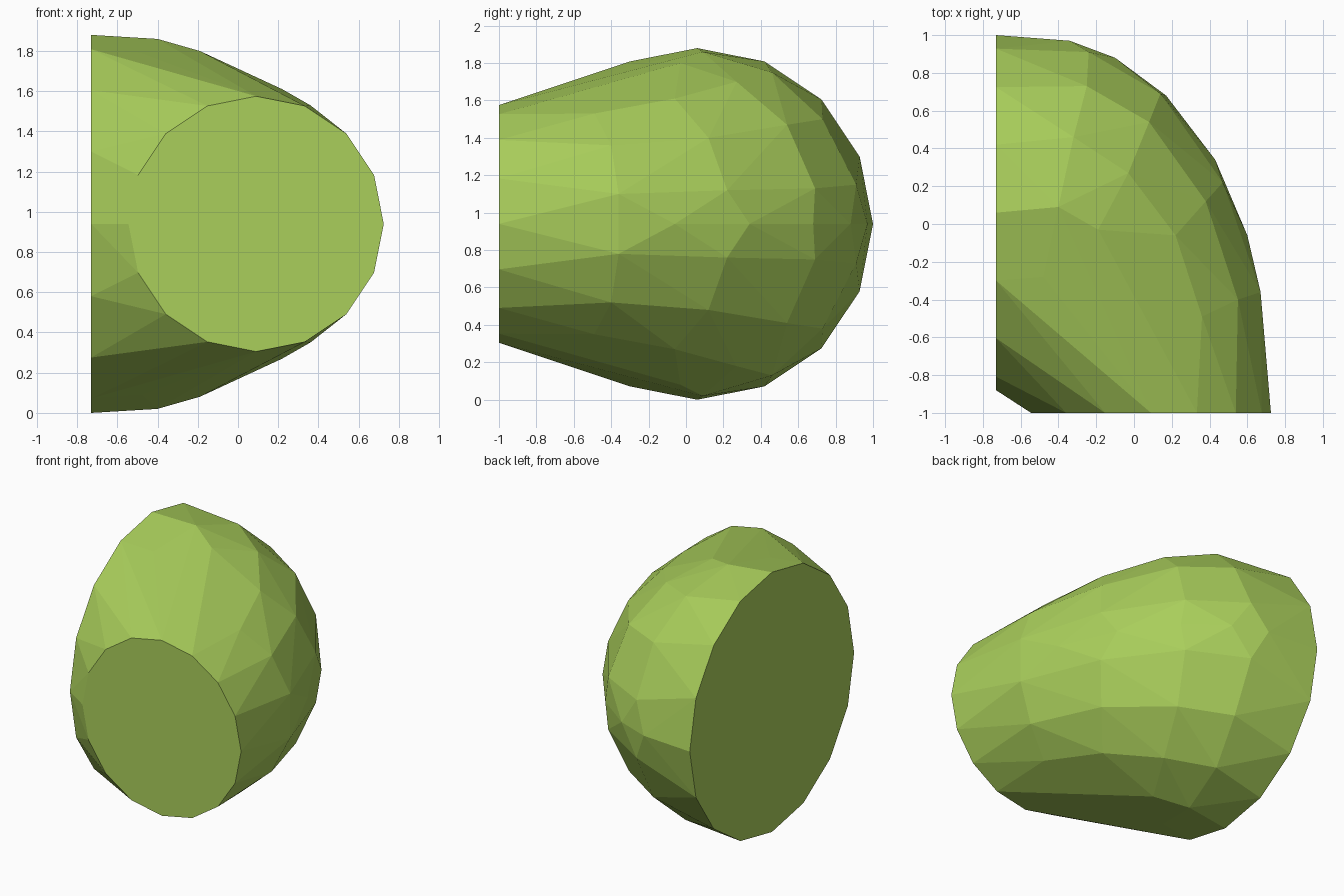
import bpy
import bmesh
from math import cos, sin, pi, radians

cube = bpy.data.objects.get("Cube")
if cube:
    bpy.data.objects.remove(cube, do_unlink=True)

MID = 0.94      # height of the symmetry plane
SIDES = 16


def circle(radius):
    """Corner offsets of a regular polygon, starting on the first axis."""
    steps = [2 * pi * i / SIDES for i in range(SIDES)]
    return [(radius * cos(a), radius * sin(a)) for a in steps]


def make_green():
    mat = bpy.data.materials.new("leaf_green")
    mat.use_nodes = True
    colour = (0.40, 0.62, 0.105, 1)
    mat.diffuse_color = colour
    mat.node_tree.nodes["Principled BSDF"].inputs["Base Color"].default_value = colour
    return mat


# Large open end on the side, small open end on the front
points = [(-0.73, 0.06 + u, MID + v) for u, v in circle(0.94)]
points += [(0.09 + u, -1.0, MID + v) for u, v in circle(0.635)]

# Outer bend along the symmetry plane
points += [(x, y, MID) for x, y in
           [(-0.34, 0.97), (-0.10, 0.88), (0.17, 0.68), (0.43, 0.34), (0.60, -0.06)]]

# Bulging shell: x, y and height above the symmetry plane
shell = [
    # lower belt
    (0.67, -0.36, 0.16), (0.47, 0.22, 0.18), (0.14, 0.69, 0.19), (-0.24, 0.91, 0.21),
    # middle belt
    (0.55, -0.40, 0.42), (0.38, 0.12, 0.46), (0.08, 0.54, 0.53), (-0.25, 0.73, 0.56),
    # shoulder
    (0.36, -0.49, 0.59), (0.22, -0.06, 0.67), (-0.03, 0.27, 0.76), (-0.32, 0.46, 0.81),
    # crest
    (-0.19, -0.03, 0.86), (-0.40, 0.09, 0.92), (-0.48, -0.28, 0.85),
]
for side in (1, -1):
    points += [(x, y, MID + side * h) for x, y, h in shell]

# Wrap the skin around the points and merge flat regions
bm = bmesh.new()
for p in points:
    bm.verts.new(p)
result = bmesh.ops.convex_hull(bm, input=bm.verts[:])
loose = [v for v in bm.verts if not v.link_faces]
bmesh.ops.delete(bm, geom=loose, context="VERTS")
bmesh.ops.dissolve_limit(bm, angle_limit=radians(1), verts=bm.verts[:], edges=bm.edges[:])
bmesh.ops.recalc_face_normals(bm, faces=bm.faces[:])

mesh = bpy.data.meshes.new("bent_bulb")
bm.to_mesh(mesh)
bm.free()
mesh.materials.append(make_green())
bulb = bpy.data.objects.new("bent_bulb", mesh)
bpy.context.collection.objects.link(bulb)
